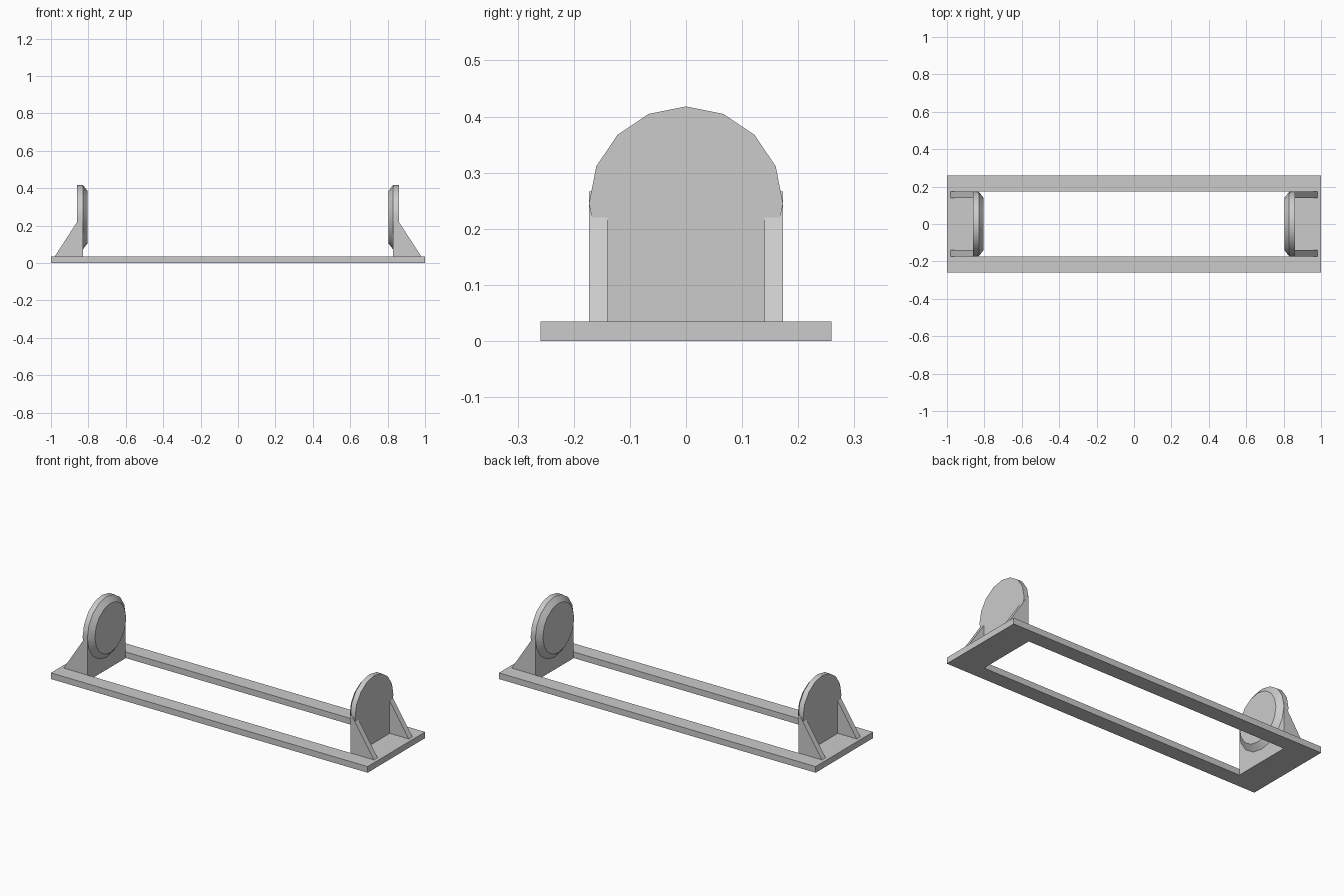
import bpy, bmesh, math

cube = bpy.data.objects.get("Cube")
if cube:
    bpy.data.objects.remove(cube, do_unlink=True)

# Single plain grey material
grey = bpy.data.materials.new("light grey")
grey.use_nodes = True
grey.diffuse_color = (0.6, 0.6, 0.6, 1)
grey.node_tree.nodes["Principled BSDF"].inputs["Base Color"].default_value = (0.6, 0.6, 0.6, 1)

BASE_Z = 0.035          # thickness of the base frame
HOLE_X = 0.83           # inner face of the uprights, flush with the opening
OUTER_X = 0.86          # outer face of the uprights
HALF_W = 0.173          # half width of opening, and disc radius
RIB_Y = 0.14            # inner side of the ribs
DISC_Z = 0.245          # disc centre height
SIDES = 16


def loft(name, rings, closed=False, smooth=False):
    """Skin a list of matching point loops; cap the ends unless closed."""
    bm = bmesh.new()
    loops = [[bm.verts.new(p) for p in ring] for ring in rings]
    n = len(loops[0])
    pairs = list(zip(loops, loops[1:]))
    if closed:
        pairs.append((loops[-1], loops[0]))
    else:
        bm.faces.new(loops[0])
        bm.faces.new(loops[-1])
    for a, b in pairs:
        for i in range(n):
            j = (i + 1) % n
            bm.faces.new((a[i], a[j], b[j], b[i]))
    bmesh.ops.recalc_face_normals(bm, faces=bm.faces)
    mesh = bpy.data.meshes.new(name)
    bm.to_mesh(mesh)
    bm.free()
    mesh.materials.append(grey)
    obj = bpy.data.objects.new(name, mesh)
    bpy.context.collection.objects.link(obj)
    if smooth:
        bpy.ops.object.select_all(action='DESELECT')
        obj.select_set(True)
        bpy.context.view_layer.objects.active = obj
        bpy.ops.object.shade_smooth_by_angle(angle=math.radians(30))
    return obj


def rect(x, y, z):
    return [(-x, -y, z), (x, -y, z), (x, y, z), (-x, y, z)]


def circle(x, r):
    angles = [2 * math.pi * i / SIDES for i in range(SIDES)]
    return [(x, r * math.cos(a), DISC_Z + r * math.sin(a)) for a in angles]


# Base frame with a long rectangular opening
loft("base_frame", [rect(1, 0.259, 0), rect(1, 0.259, BASE_Z),
                    rect(HOLE_X, HALF_W, BASE_Z), rect(HOLE_X, HALF_W, 0)], closed=True)

for side, s in (("left", 1), ("right", -1)):
    # Round end disc with a chamfered inner boss
    loft(side + "_end_disc", [circle(s * OUTER_X, HALF_W), circle(s * HOLE_X, HALF_W),
                              circle(s * 0.805, 0.141)], smooth=True)

    # Upright web between the ribs
    web = [(HOLE_X, BASE_Z), (OUTER_X, BASE_Z), (OUTER_X, DISC_Z), (HOLE_X, DISC_Z)]
    loft(side + "_upright", [[(s * x, y, z) for x, z in web] for y in (-RIB_Y, RIB_Y)])

    # Triangular support ribs
    rib = [(HOLE_X, BASE_Z), (0.98, BASE_Z), (HOLE_X, 0.266)]
    for end, t in (("front", -1), ("back", 1)):
        loft(f"{side}_{end}_rib",
             [[(s * x, t * y, z) for x, z in rib] for y in (RIB_Y, HALF_W)])
